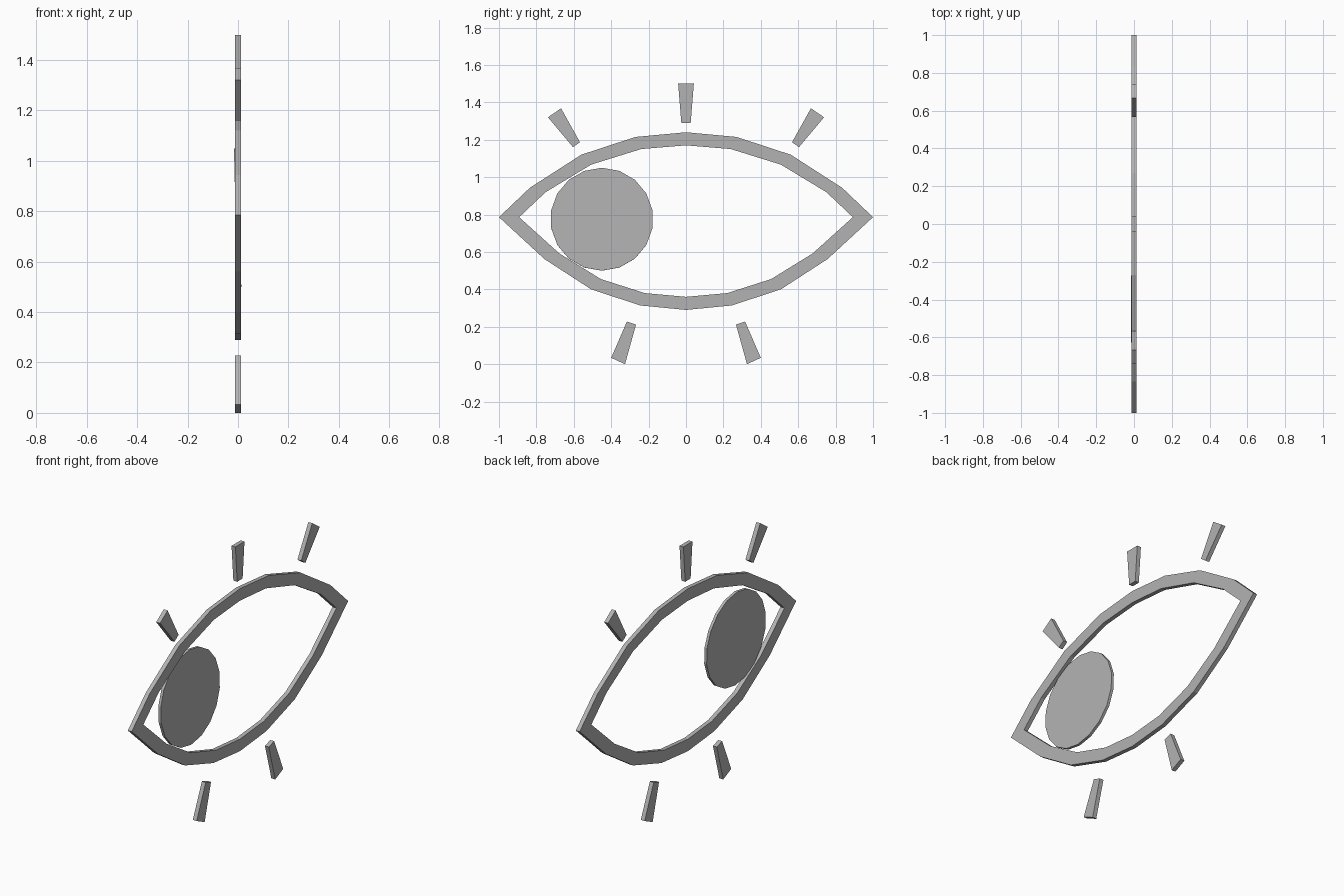
import bpy
import bmesh
import math
from mathutils import Vector

cube = bpy.data.objects.get("Cube")
if cube:
    bpy.data.objects.remove(cube)

THICK = 0.025

grey = bpy.data.materials.new("plain_grey")
grey.use_nodes = True
colour = (0.45, 0.45, 0.45, 1)
grey.diffuse_color = colour
grey.node_tree.nodes["Principled BSDF"].inputs["Base Color"].default_value = colour


def plate(name, points, faces, thick=THICK):
    """Flat (y, z) outline faces extruded along x, centred on x = 0."""
    bm = bmesh.new()
    verts = [bm.verts.new((-thick / 2, y, z)) for y, z in points]
    flat = [bm.faces.new([verts[i] for i in f]) for f in faces]
    grown = bmesh.ops.extrude_face_region(bm, geom=flat, use_keep_orig=True)["geom"]
    moved = [g for g in grown if isinstance(g, bmesh.types.BMVert)]
    bmesh.ops.translate(bm, verts=moved, vec=(thick, 0, 0))
    bmesh.ops.recalc_face_normals(bm, faces=bm.faces)
    mesh = bpy.data.meshes.new(name)
    bm.to_mesh(mesh)
    bm.free()
    mesh.materials.append(grey)
    obj = bpy.data.objects.new(name, mesh)
    bpy.context.collection.objects.link(obj)
    return obj


def mirrored(points):
    return [(-y, z) for y, z in points]


def full_loop(half):
    """Complete a half outline running from top centre to bottom centre."""
    return half + mirrored(half[1:-1])[::-1]


# Almond-shaped eye outline
outer = full_loop([(0, 1.24), (0.27, 1.215), (0.56, 1.12), (0.835, 0.943), (1, 0.786),
                   (0.757, 0.562), (0.507, 0.40), (0.245, 0.314), (0, 0.29)])
inner = full_loop([(0, 1.17), (0.24, 1.15), (0.507, 1.067), (0.75, 0.92), (0.892, 0.786),
                   (0.677, 0.592), (0.455, 0.455), (0.22, 0.38), (0, 0.36)])
n = len(outer)
plate("eye_outline", outer + inner,
      [(i, (i + 1) % n, n + (i + 1) % n, n + i) for i in range(n)])

# Round pupil, leaning very slightly
SIDES, RADIUS = 18, 0.275
ring = [(RADIUS * math.sin(math.tau * i / SIDES), RADIUS * math.cos(math.tau * i / SIDES))
        for i in range(SIDES)]
pupil = plate("pupil", ring, [range(SIDES)], thick=0.016)
pupil.location = Vector((-0.0015, -0.45, 0.775))
pupil.rotation_euler.y = -0.024

# Tapered lashes
quad = [(0, 1, 2, 3)]
plate("top_lash", [(-0.042, 1.5), (0.042, 1.5), (0.025, 1.29), (-0.025, 1.29)], quad)
side_lashes = {
    "upper": [(0.668, 1.368), (0.738, 1.32), (0.604, 1.16), (0.567, 1.187)],
    "lower": [(0.267, 0.212), (0.316, 0.228), (0.4, 0.034), (0.326, 0)],
}
for level, points in side_lashes.items():
    plate(level + "_back_lash", points, quad)
    plate(level + "_front_lash", mirrored(points), quad)
